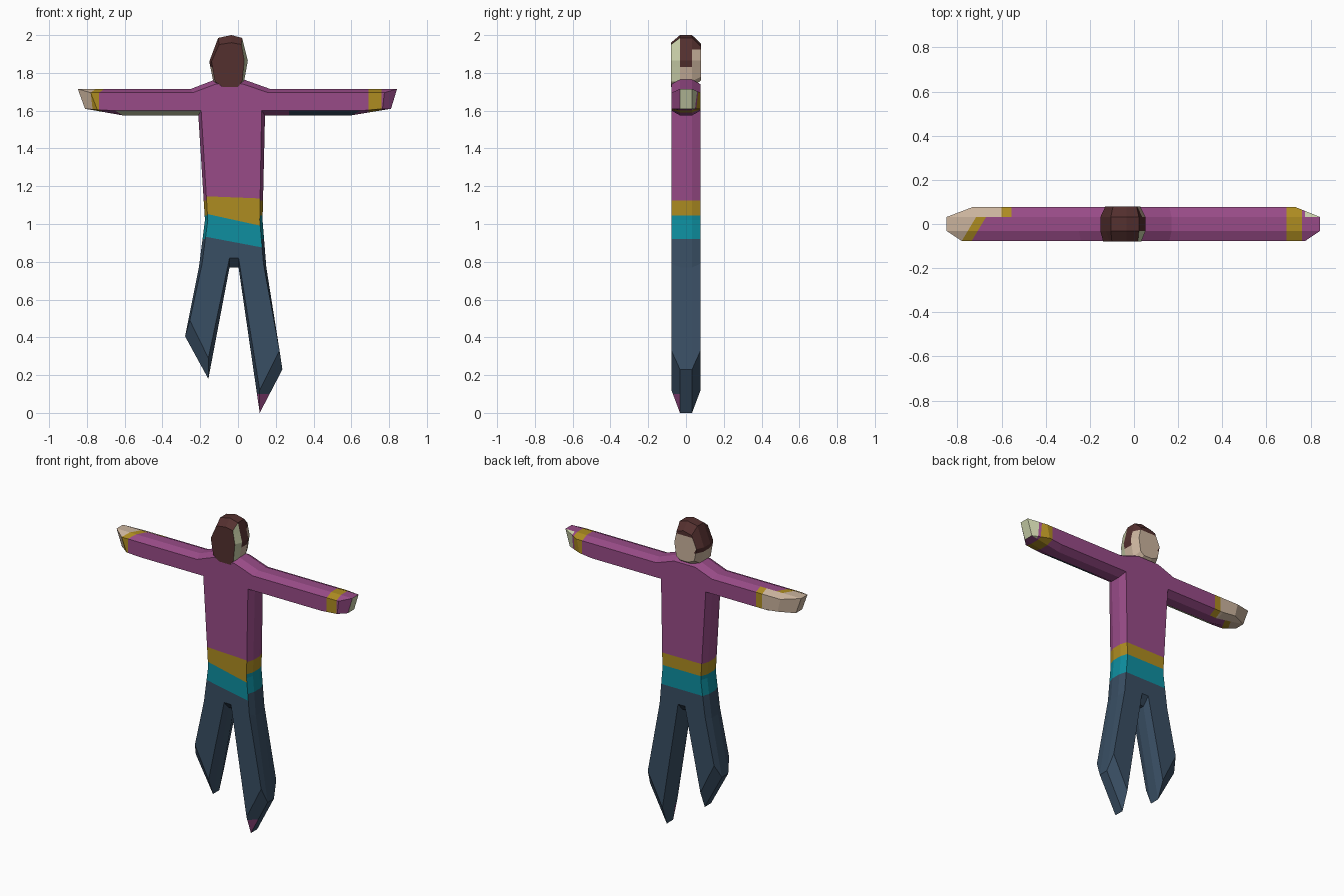
import bpy, bmesh
from mathutils import Vector

if "Cube" in bpy.data.objects:
    bpy.data.objects.remove(bpy.data.objects["Cube"])


def lin(c):
    c /= 255
    return c / 12.92 if c <= 0.04045 else ((c + 0.055) / 1.055) ** 2.4


PALETTE = {"purple": (152, 75, 135), "denim": (57, 78, 99), "teal": (14, 143, 160),
           "mustard": (173, 140, 33), "brown": (84, 48, 47), "skin": (203, 180, 158),
           "pale_green": (200, 206, 168)}
NAMES = list(PALETTE)
MATS = []
for n, rgb in PALETTE.items():
    m = bpy.data.materials.new(n)
    m.diffuse_color = (*[lin(c) for c in rgb], 1)
    m.use_nodes = True
    m.node_tree.nodes["Principled BSDF"].inputs["Base Color"].default_value = m.diffuse_color
    MATS.append(m)

D, M = 0.077, 0.032     # half depth of the body, half depth of its widest part


def slab(name, outer, front, back=None, skip=(), cuts=(), paint=None, depth=D):
    """Flat body part: outline at mid depth, inset outlines on front and back.
    skip = open outline edges; cuts = (point, normal, face filter)."""
    bm = bmesh.new()
    n = len(outer)
    rows = [(front, -depth), (outer, -M), (outer, M), (back or front, depth)]
    rings = [[bm.verts.new((x, y, z)) for x, z in pts] for pts, y in rows]
    for a, b in zip(rings, rings[1:]):
        for i in range(n):
            if i not in skip:
                j = (i + 1) % n
                bm.faces.new((a[j], a[i], b[i], b[j]))
    cap = bm.faces.new(rings[0])
    bm.faces.new(rings[3][::-1])
    bm.normal_update()
    if cap.normal.y > 0:
        bmesh.ops.reverse_faces(bm, faces=bm.faces[:])
    bmesh.ops.triangulate(bm, faces=[f for f in bm.faces if len(f.verts) > 4])
    for co, no, keep in cuts:
        bm.normal_update()
        fs = [f for f in bm.faces if keep(f)]
        es = {e for f in fs for e in f.edges}
        vs = {v for f in fs for v in f.verts}
        bmesh.ops.bisect_plane(bm, geom=[*vs, *es, *fs], dist=1e-5,
                               plane_co=Vector(co), plane_no=Vector(no))
    bm.normal_update()
    for f in bm.faces:
        f.material_index = NAMES.index(paint(f.calc_center_median(), f.normal))
    me = bpy.data.meshes.new(name)
    bm.to_mesh(me)
    bm.free()
    for m in MATS:
        me.materials.append(m)
    ob = bpy.data.objects.new(name, me)
    bpy.context.collection.objects.link(ob)
    return ob


def everything(f):
    return True


def is_front(f):
    return f.normal.y < -0.7


def is_rest(f):
    return f.normal.y >= -0.7


# Torso with slanted hem and belt on the front, level ones elsewhere
FRONT_BANDS = [(1.14, 0.04), (1.017, 0.22), (0.90, 0.19)]   # height at x=0, slope
REST_BANDS = [1.125, 1.045, 0.92]


def paint_torso(c, n):
    levels = [h - s * c.x for h, s in FRONT_BANDS] if n.y < -0.7 else REST_BANDS
    for level, colour in zip(levels, ("purple", "mustard", "teal")):
        if c.z > level:
            return colour
    return "denim"


torso_cuts = [((0, 0, h), (s, 0, 1), is_front) for h, s in FRONT_BANDS]
torso_cuts += [((0, 0, h), (0, 0, 1), is_rest) for h in REST_BANDS]
slab("torso",
     [(-0.045, 0.77), (0.003, 0.77), (0.15, 0.77), (0.13, 1.02), (0.143, 1.575), (0.17, 1.715),
      (0.03, 1.765), (-0.12, 1.765), (-0.25, 1.715), (-0.21, 1.575), (-0.175, 1.02), (-0.207, 0.77)],
     [(-0.045, 0.82), (0.003, 0.82), (0.135, 0.79), (0.115, 1.02), (0.125, 1.6), (0.16, 1.695),
      (0.03, 1.74), (-0.12, 1.74), (-0.24, 1.695), (-0.195, 1.6), (-0.16, 1.02), (-0.19, 0.79)],
     skip=(1, 4, 8, 11), cuts=torso_cuts, paint=paint_torso)


# Arms with cuffs and hands
def paint_left_arm(c, n):
    if n.z < -0.4 and n.y < -0.2 and c.x > -0.62:
        return "pale_green"
    edge = -0.60 if n.y > 0.2 else -0.78 + 0.6 * (c.y + D)
    if c.x < edge:
        return "purple" if n.z > 0.95 and c.x < -0.8 else "skin"
    return "mustard" if c.x < edge + 0.045 else "purple"


def paint_right_arm(c, n):
    if n.z < -0.4 and n.y < -0.2 and 0.27 < c.x < 0.62:
        return "denim"
    if n.x > 0.8 or (n.y > 0.3 and c.x > 0.775):
        return "pale_green"
    return "mustard" if 0.69 < c.x < 0.76 else "purple"


def to_back(f):
    return f.normal.y > 0.2


def not_back(f):
    return f.normal.y <= 0.2


slab("left_arm",
     [(-0.25, 1.715), (-0.848, 1.715), (-0.81, 1.61), (-0.61, 1.575), (-0.21, 1.575)],
     [(-0.24, 1.695), (-0.78, 1.695), (-0.745, 1.605), (-0.65, 1.6), (-0.195, 1.6)],
     [(-0.24, 1.695), (-0.73, 1.695), (-0.71, 1.61), (-0.62, 1.6), (-0.195, 1.6)],
     skip=(4,), paint=paint_left_arm,
     cuts=[((-0.60, 0, 0), (1, 0, 0), to_back), ((-0.555, 0, 0), (1, 0, 0), to_back),
           ((-0.78, -D, 0), (1, -0.6, 0), not_back), ((-0.735, -D, 0), (1, -0.6, 0), not_back)])
slab("right_arm",
     [(0.17, 1.715), (0.842, 1.715), (0.81, 1.61), (0.6, 1.575), (0.143, 1.575)],
     [(0.16, 1.695), (0.775, 1.695), (0.765, 1.61), (0.65, 1.6), (0.125, 1.6)],
     [(0.16, 1.695), (0.73, 1.695), (0.71, 1.61), (0.62, 1.6), (0.125, 1.6)],
     skip=(4,), paint=paint_right_arm,
     cuts=[((x, 0, 0), (1, 0, 0), everything) for x in (0.27, 0.69, 0.76, 0.775)])


# Legs ending in slanted wedges
def paint_leg(c, n):
    return "purple" if c.z < 0.1 and n.y < -0.2 and c.x < 0.2 else "denim"


slab("left_leg",
     [(-0.207, 0.77), (-0.28, 0.405), (-0.157, 0.18), (-0.045, 0.77)],
     [(-0.19, 0.79), (-0.255, 0.49), (-0.157, 0.29), (-0.045, 0.82)],
     skip=(3,), paint=paint_leg)
slab("right_leg",
     [(0.003, 0.77), (0.115, 0.0), (0.235, 0.23), (0.15, 0.77)],
     [(0.003, 0.82), (0.115, 0.12), (0.22, 0.33), (0.135, 0.79)],
     skip=(3,), paint=paint_leg, cuts=[((0, 0, 0.1), (0, 0, 1), everything)])


# Head: hair on the front, top and left, face on the back
def paint_head(c, n):
    if n.y < -0.9:
        return "brown"
    if n.y > 0.9:
        return "skin" if c.z < 1.925 and c.x > -0.115 else "brown"
    if n.x > 0.2 and n.y < -0.2 and c.z < 1.95:
        return "pale_green"
    if c.z < 1.83 or (n.y > 0.2 and n.x > 0 and c.z < 1.925):
        return "skin"
    return "brown"


slab("head",
     [(-0.09, 1.722), (0.0, 1.722), (0.032, 1.755), (0.052, 1.865), (0.022, 1.985), (-0.035, 2.0),
      (-0.105, 1.985), (-0.152, 1.86), (-0.13, 1.75)],
     [(-0.08, 1.725), (0.0, 1.725), (0.022, 1.755), (0.033, 1.865), (0.018, 1.95), (-0.035, 1.96),
      (-0.1, 1.95), (-0.14, 1.86), (-0.122, 1.755)],
     [(-0.07, 1.76), (-0.01, 1.76), (0.015, 1.78), (0.028, 1.865), (0.012, 1.94), (-0.035, 1.955),
      (-0.095, 1.94), (-0.13, 1.86), (-0.115, 1.78)],
     paint=paint_head, depth=D + 0.002,
     cuts=[((0, 0, z), (0, 0, 1), everything) for z in (1.83, 1.925)])
